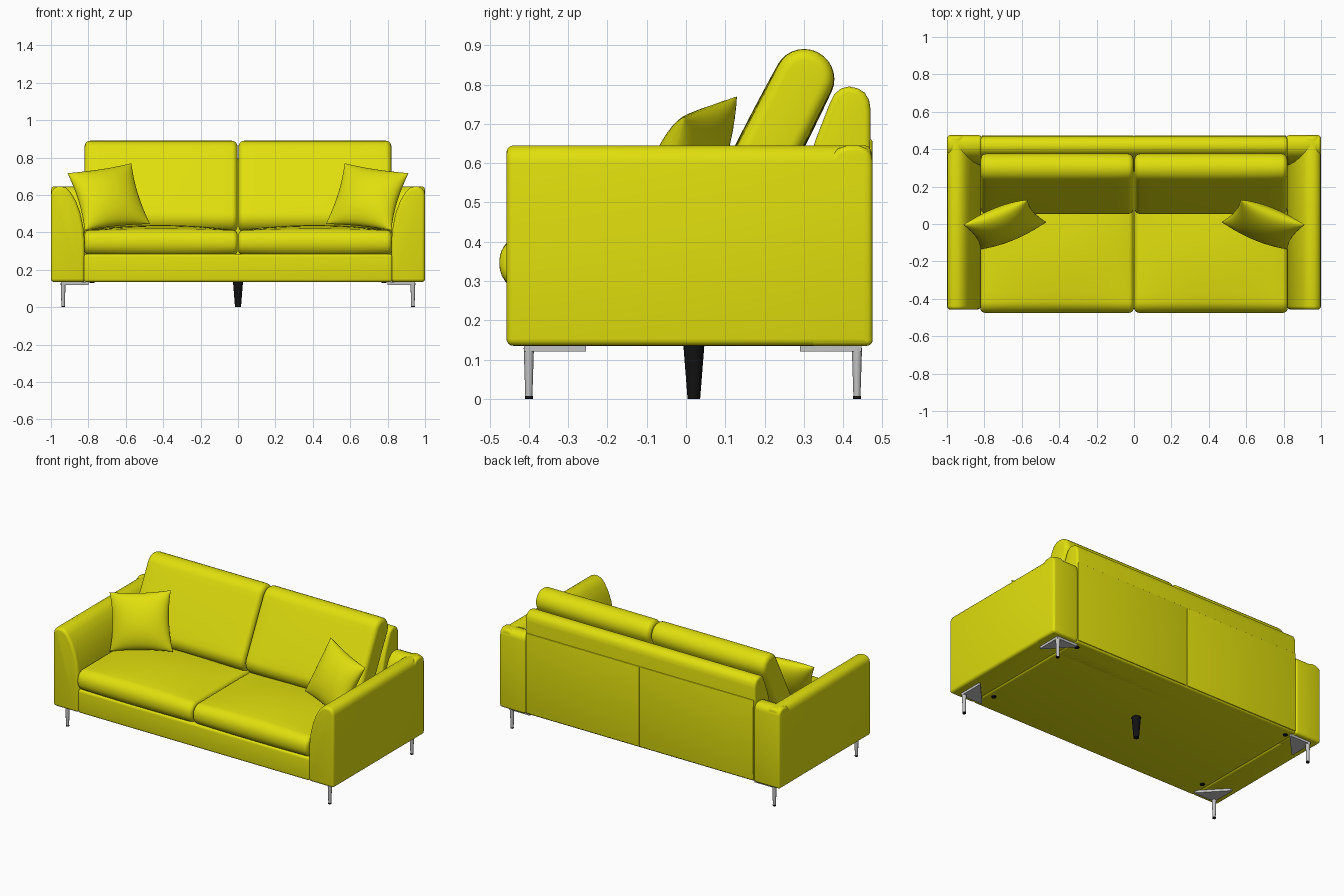
import bpy, bmesh, math
from mathutils import Vector

if "Cube" in bpy.data.objects:
    bpy.data.objects.remove(bpy.data.objects["Cube"])


def material(name, rgb):
    m = bpy.data.materials.new(name)
    m.diffuse_color = (*rgb, 1)
    m.use_nodes = True
    m.node_tree.nodes["Principled BSDF"].inputs["Base Color"].default_value = m.diffuse_color
    return m


YELLOW = material("yellow fabric", (0.75, 0.74, 0.004))
METAL = material("brushed metal", (0.55, 0.55, 0.56))
BLACK = material("black plastic", (0.006, 0.006, 0.006))


def finish(name, bm, mat, angle=40):
    bmesh.ops.recalc_face_normals(bm, faces=bm.faces[:])
    me = bpy.data.meshes.new(name)
    bm.to_mesh(me)
    bm.free()
    me.materials.append(mat)
    ob = bpy.data.objects.new(name, me)
    bpy.context.collection.objects.link(ob)
    bpy.ops.object.select_all(action='DESELECT')
    ob.select_set(True)
    bpy.context.view_layer.objects.active = ob
    bpy.ops.object.shade_smooth_by_angle(angle=math.radians(angle))
    return ob


def skin(bm, rings):
    """Join rings of points into a closed tube."""
    rows = [[bm.verts.new(p) for p in ring] for ring in rings]
    n = len(rows[0])
    for a, b in zip(rows, rows[1:]):
        for i in range(n):
            bm.faces.new((a[i], a[(i + 1) % n], b[(i + 1) % n], b[i]))
    bm.faces.new(rows[0])
    bm.faces.new(rows[-1][::-1])


def prism(name, pts, axis, lo, hi, mat, bevel=0.0):
    """Extrude a profile along an axis and round its hard edges."""
    place = {'x': lambda p, q, t: (t, p, q),
             'y': lambda p, q, t: (p, t, q),
             'z': lambda p, q, t: (p, q, t)}[axis]
    bm = bmesh.new()
    skin(bm, [[place(p, q, t) for p, q in pts] for t in (lo, hi)])
    bmesh.ops.recalc_face_normals(bm, faces=bm.faces[:])
    if bevel:
        edges = [e for e in bm.edges if e.calc_face_angle(0) > math.radians(50)]
        bmesh.ops.bevel(bm, geom=edges, offset=bevel, segments=4, profile=0.5,
                        affect='EDGES', clamp_overlap=True)
    return finish(name, bm, mat)


def box(name, x0, x1, y0, y1, z0, z1, mat, bevel=0.0):
    return prism(name, [(x0, y0), (x1, y0), (x1, y1), (x0, y1)], 'z', z0, z1, mat, bevel)


def cone(name, x, y, z0, z1, r0, r1, mat, n=20):
    ring = [(math.cos(i * math.tau / n), math.sin(i * math.tau / n)) for i in range(n)]
    bm = bmesh.new()
    skin(bm, [[(x + r * c, y + r * s, z) for c, s in ring] for r, z in ((r0, z0), (r1, z1))])
    return finish(name, bm, mat)


def rounded_rect(a, b, r, side=10, arc=7):
    pts = []
    for cx, cy, start in ((a - r, b - r, 0), (r - a, b - r, 90), (r - a, r - b, 180), (a - r, r - b, 270)):
        for i in range(arc + 1):
            t = math.radians(start + 90 * i / arc)
            pts.append((cx + r * math.cos(t), cy + r * math.sin(t)))
        if start in (0, 180):  # extra points along the long sides so they can puff
            for i in range(1, side):
                pts.append((cx + (-2 * cx) * i / side, pts[-1][1]))
    return pts


def cushion(name, x0, x1, centre, u, v, a, b, r, end, puff):
    """Rounded-rectangle section in the yz plane, lofted along x with soft ends."""
    half, mid = (x1 - x0) / 2, (x0 + x1) / 2
    offs = [half - end + end * math.sin(math.radians(18 * i)) for i in range(6)]
    inner = [(half - end) * i / 6 for i in range(-5, 6)]
    rings = []
    for x in [-o for o in offs[::-1]] + inner + offs:
        k = max(0, abs(x) - (half - end)) / end
        d = end * (1 - math.sqrt(max(0, 1 - k * k)))
        ring = []
        for p, q in rounded_rect(a - d, b - d, r - d):
            q += math.copysign(puff * (1 - (p / a) ** 2) * (1 - (x / half) ** 2), q)
            ring.append((mid + x, centre[0] + p * u[0] + q * v[0], centre[1] + p * u[1] + q * v[1]))
        rings.append(ring)
    bm = bmesh.new()
    skin(bm, rings)
    return finish(name, bm, YELLOW)


def pillow(name, a, b, c, d, thick, n=22):
    """Pillow stretched between four corners, with pulled-in edges."""
    a, b, c, d = map(Vector, (a, b, c, d))
    mid = (a + b + c + d) / 4
    ex, ey = (b + c - a - d) / 4, (a + b - c - d) / 4
    twist = (b + d - a - c) / 4
    normal = ex.cross(ey).normalized()
    bm = bmesh.new()
    for side in (-1, 1):
        grid = []
        for i in range(n + 1):
            row = []
            for j in range(n + 1):
                s, t = -math.cos(math.pi * i / n), -math.cos(math.pi * j / n)
                h = thick * math.sqrt(max(0, (1 - s * s) * (1 - t * t)))
                s2, t2 = s * (1 - 0.10 * (1 - t * t)), t * (1 - 0.06 * (1 - s * s))
                row.append(bm.verts.new(mid + ex * s2 + ey * t2 + twist * s2 * t2 + normal * h * side))
            grid.append(row)
        for i in range(n):
            for j in range(n):
                bm.faces.new((grid[i][j], grid[i + 1][j], grid[i + 1][j + 1], grid[i][j + 1]))
    bmesh.ops.remove_doubles(bm, verts=bm.verts[:], dist=1e-5)
    return finish(name, bm, YELLOW, 100)


# Base and backrest frame
box("base", -0.825, 0.825, -0.455, 0.45, 0.135, 0.285, YELLOW, 0.015)
back = [(0.47, 0.135), (0.47, 0.735), (0.466, 0.76), (0.455, 0.779), (0.438, 0.79), (0.415, 0.795),
        (0.395, 0.79), (0.378, 0.776), (0.365, 0.75), (0.33, 0.66), (0.28, 0.5), (0.28, 0.135)]
prism("back_frame", back, 'x', -0.82, 0.82, YELLOW, 0.015)

# Arm sections: inner face curves up to a rounded top; the back corner turns the same curve
arm = [(1.0, 0.135), (1.0, 0.60), (0.996, 0.62), (0.985, 0.636), (0.965, 0.645), (0.94, 0.645),
       (0.918, 0.638), (0.895, 0.615), (0.868, 0.57), (0.845, 0.51), (0.829, 0.44), (0.82, 0.36), (0.82, 0.135)]
corner = [(0.475, 0.135), (0.475, 0.605), (0.471, 0.623), (0.46, 0.637), (0.44, 0.645), (0.41, 0.645),
          (0.385, 0.636), (0.36, 0.61), (0.335, 0.56), (0.32, 0.48), (0.31, 0.36), (0.31, 0.135)]

for s, side in ((-1, "left"), (1, "right")):
    def span(p, q):
        return sorted((s * p, s * q))

    prism(side + "_arm", [(s * x, z) for x, z in arm], 'y', -0.457, 0.472, YELLOW, 0.018)
    prism(side + "_arm_back_corner", corner, 'x', *span(0.815, 0.999), YELLOW, 0.015)
    box(side + "_back_panel", *span(0.003, 0.812), 0.46, 0.474, 0.145, 0.66, YELLOW, 0.004)

    # Seat and back cushions
    cushion(side + "_seat_cushion", *span(0.002, 0.822), (-0.1375, 0.346), (1, 0), (0, 1),
            0.3375, 0.065, 0.06, 0.025, 0.028)
    cushion(side + "_back_cushion", *span(0.003, 0.82), (0.215, 0.646), (0.455, 0.89), (-0.89, 0.455),
            0.265, 0.074, 0.073, 0.03, 0.006)

    # Scatter pillow leaning in the corner
    pillow(side + "_pillow", (s * 0.57, 0.13, 0.77), (s * 0.912, -0.005, 0.717),
           (s * 0.82, -0.135, 0.41), (s * 0.47, 0.01, 0.445), 0.075)

    # Metal legs with triangular brackets and black glides
    for f, y, end in (("front", -0.40, 1), ("back", 0.435, -1)):
        x = s * 0.935
        tag = side + "_" + f
        cone(tag + "_leg", x, y, 0.006, 0.13, 0.009, 0.013, METAL)
        cone(tag + "_leg_glide", x, y, 0, 0.007, 0.010, 0.010, BLACK)
        tri = [(x + s * 0.012, y - end * 0.012), (x + s * 0.012, y + end * 0.145),
               (x, y + end * 0.145), (s * 0.80, y), (s * 0.80, y - end * 0.012)]
        prism(tag + "_bracket", tri, 'z', 0.12, 0.136, METAL)
        cone(tag + "_stud", s * 0.78, -0.32 if f == "front" else 0.42, 0.129, 0.14, 0.014, 0.014, BLACK)

# Central support leg
cone("centre_leg", 0, 0.02, 0, 0.14, 0.016, 0.027, BLACK)
